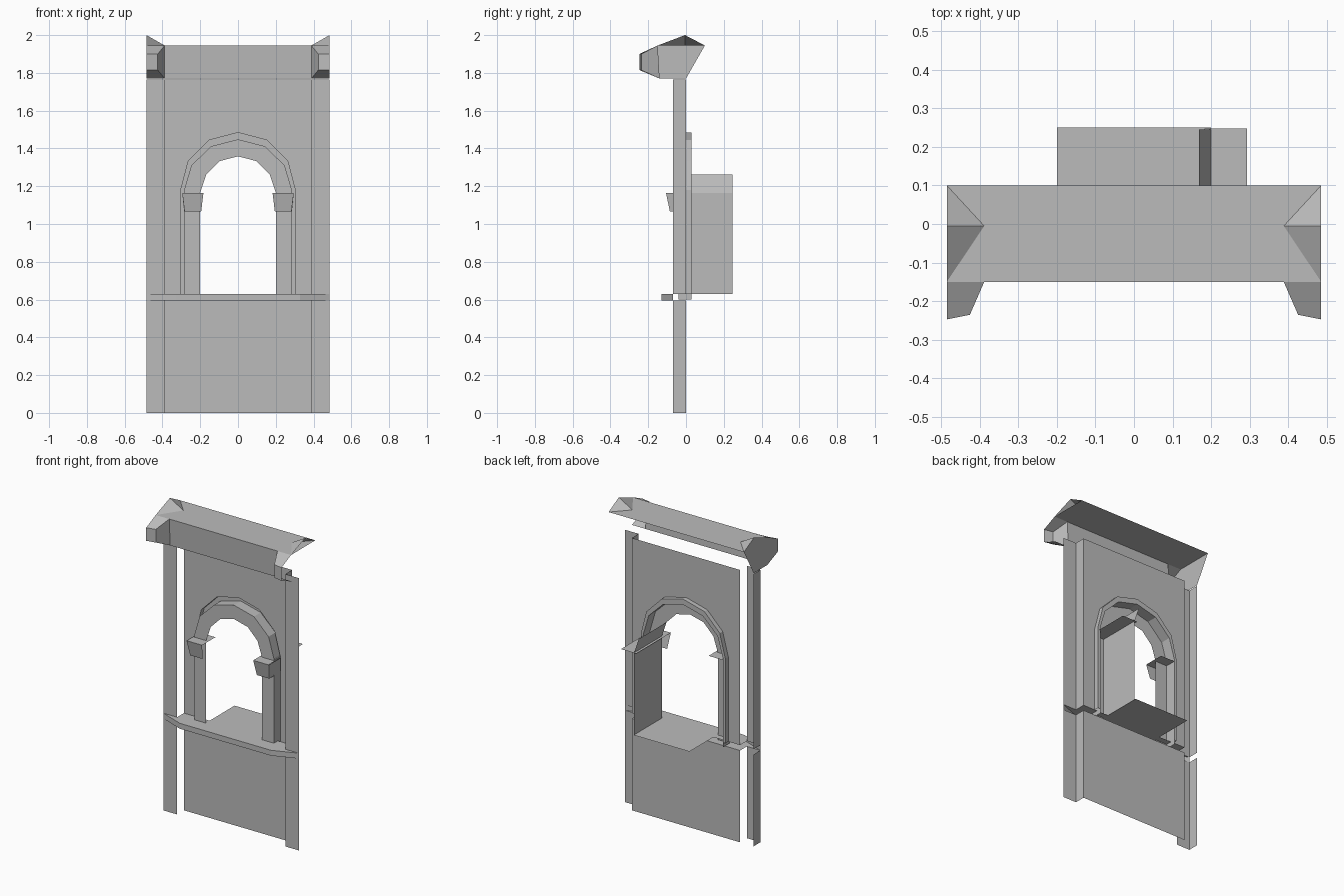
import bpy, bmesh

if "Cube" in bpy.data.objects:
    bpy.data.objects.remove(bpy.data.objects["Cube"])

stone = bpy.data.materials.new("grey_stone")
stone.diffuse_color = (0.5, 0.5, 0.5, 1)
stone.use_nodes = True
stone.node_tree.nodes["Principled BSDF"].inputs["Base Color"].default_value = stone.diffuse_color


def make(name, polys):
    """One flat-shaded object from a list of polygons."""
    bm = bmesh.new()
    for p in polys:
        bm.faces.new([bm.verts.new(c) for c in p])
    bmesh.ops.remove_doubles(bm, verts=bm.verts, dist=0.0005)
    me = bpy.data.meshes.new(name)
    bm.to_mesh(me)
    bm.free()
    me.materials.append(stone)
    ob = bpy.data.objects.new(name, me)
    bpy.context.collection.objects.link(ob)
    return ob


def flip(polys):
    """Mirror polygons across x, keeping them facing outward."""
    return [[(-x, y, z) for x, y, z in reversed(p)] for p in polys]


def front(x0, x1, z0, z1, y):
    return [(x0, y, z0), (x1, y, z0), (x1, y, z1), (x0, y, z1)]


def side(x, y0, y1, z0, z1):
    return [(x, y0, z0), (x, y0, z1), (x, y1, z1), (x, y1, z0)]


def flat(x0, x1, y0, y1, z):
    return [(x0, y0, z), (x1, y0, z), (x1, y1, z), (x0, y1, z)]


def bridge(a, ya, b, yb):
    """Strip of quads joining two (x, z) profiles at two depths."""
    return [[(a[i][0], ya, a[i][1]), (a[i + 1][0], ya, a[i + 1][1]),
             (b[i + 1][0], yb, b[i + 1][1]), (b[i][0], yb, b[i][1])]
            for i in range(len(a) - 1)]


def arch(half):
    return [(-x, z) for x, z in half] + [(x, z) for x, z in half[-2::-1]]


SILL0, SILL1, TOP = 0.595, 0.63, 1.765
W, P = 0.485, 0.388          # outer half width, wall half width
WALL, PIL, RING, REC = 0.0, -0.07, -0.04, 0.03   # depths

outer = arch([(.303, SILL1), (.303, 1.18), (.263, 1.333), (.153, 1.444), (0, 1.484)])
mid = arch([(.285, SILL1), (.285, 1.18), (.247, 1.31), (.142, 1.412), (0, 1.448)])
inner = arch([(.2, SILL1), (.2, 1.165), (.168, 1.262), (.098, 1.333), (0, 1.358)])

# Wall with arched opening, split at the sill
upper = [(x, WALL, z) for x, z in outer]
upper += [(P, WALL, SILL1), (P, WALL, TOP), (-P, WALL, TOP), (-P, WALL, SILL1)]
make("wall_upper", [upper[::-1]])
make("wall_lower", [front(-P, P, 0, SILL0, WALL)])

# Corner pilasters, each with one return on its left edge
for name, x0, x1 in (("left_pilaster", -W, -P), ("right_pilaster", P, W)):
    make(name, [f for z0, z1 in ((0, SILL0), (SILL1, TOP))
                for f in (front(x0, x1, z0, z1, PIL), side(x0, PIL, WALL, z0, z1)[::-1])])

# Recessed groove and raised arch ring with its pillars
make("arch_groove", bridge(outer, WALL, outer, REC) + bridge(outer, REC, mid, REC))
make("arch_ring", bridge(mid, REC, mid, RING) + bridge(mid, RING, inner, RING))
foot = [front(.2, .285, .6, SILL1, RING), side(.285, RING, REC, .6, SILL1)]
make("pillar_feet", foot + flip(foot))

# Deep right jamb with the first arch segment, and the opening floor
make("right_jamb", bridge(inner[-3:], RING, inner[-3:], .245))
make("opening_floor", [flat(-.2, .2, PIL, .25, .633)])


# Flared capitals; the right one runs back along the jamb
def capital(back):
    lo = [(.2, back), (.195, -.085), (.283, -.085), (.285, REC)]
    hi = [(.185, back), (.183, -.106), (.295, -.106), (.295, REC)]
    z0, z1 = 1.065, 1.165
    walls = [[(*lo[i], z0), (*lo[i + 1], z0), (*hi[i + 1], z1), (*hi[i], z1)]
             for i in (1, 2)]
    return walls + [flat(.183, .293, -.106, back, z1)]


make("right_capital", capital(.248))
make("left_capital", flip(capital(REC)))

# Sill with a front that tapers back at both ends
plan = [(-W, PIL), (-.327, -.13), (.327, -.13), (W, PIL)]
sill = [[(*plan[i], SILL0), (*plan[i + 1], SILL0), (*plan[i + 1], SILL1), (*plan[i], SILL1)]
        for i in range(3)]
full = plan + [(P, PIL), (P, WALL), (-P, WALL), (-P, PIL)]
sill += [[(x, y, SILL1) for x, y in full], [(x, y, SILL0) for x, y in full[::-1]]]
make("sill", sill)

# Cornice: flat top, front band, raised corner peaks and front brackets
E, T, B, R = 0.388, 1.945, 1.77, -.15
make("cornice_top", [flat(-W, W, R, .1, T)])
make("cornice_front", [[(-E, -.14, B), (E, -.14, B), (E, R, T), (-E, R, T)]])
tip, root = (W, -.005, 2.0), (E, -.005, T)
peak = [[root, (W, R, T), tip], [root, tip, (W, .1, T)]]
make("cornice_peaks", peak + flip(peak))
a, b, c, d = (E, R, T), (W, R, T), (W, -.247, 1.9), (.425, -.235, 1.9)
e, f, g, h = (E, -.14, B), (W, -.14, B), (W, -.247, 1.815), (.425, -.235, 1.815)
bracket = [[a, d, c, b], [a, e, h, d], [d, h, g, c], [e, f, g, h]]
make("cornice_brackets", bracket + flip(bracket))

# Closed left end of the cornice
make("cornice_end", [[(-W, y, z) for y, z in (
    (-.247, 1.9), (-.247, 1.815), (-.14, B), (0, B), (.1, T), (-.005, 2.0), (R, T))]])
